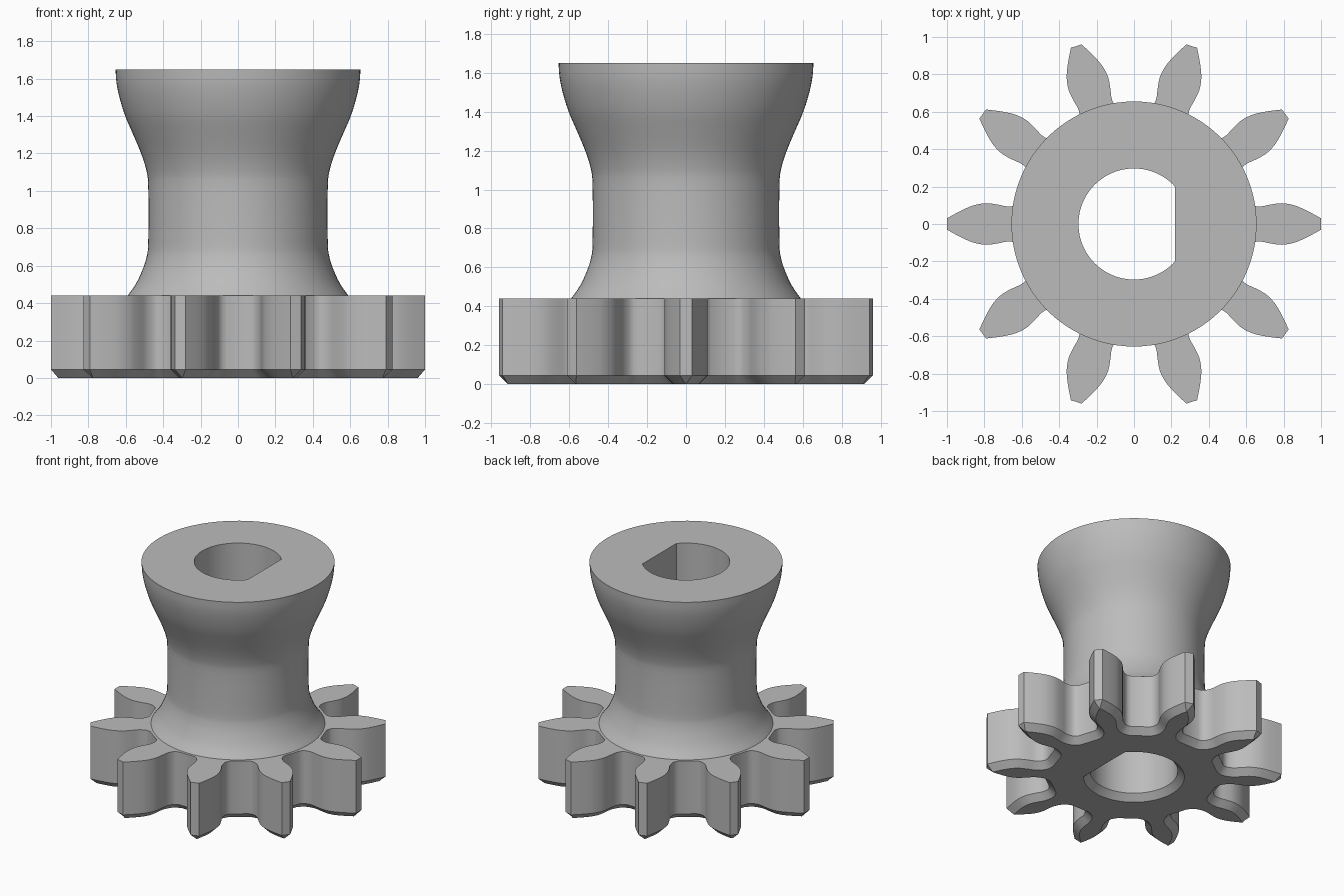
import bpy
import bmesh
import math
from mathutils import Vector

cube = bpy.data.objects.get("Cube")
if cube:
    bpy.data.objects.remove(cube, do_unlink=True)

TEETH = 10
HEIGHT = 1.65
GEAR_TOP = 0.44
CHAMFER = 0.045


def smooth_path(points, steps):
    """Catmull-Rom curve through the points, ends included."""
    pts = [Vector(p) for p in points]
    pts = [2 * pts[0] - pts[1]] + pts + [2 * pts[-1] - pts[-2]]
    out = []
    for a, b, c, d in zip(pts, pts[1:], pts[2:], pts[3:]):
        for i in range(steps):
            t = i / steps
            out.append(0.5 * (2 * b + (c - a) * t + (2 * a - 5 * b + 4 * c - d) * t ** 2
                              + (3 * b - a - 3 * c + d) * t ** 3))
    return out + [pts[-2]]


def gear_outline():
    """Counter-clockwise outline: the same tooth turned around the axis."""
    flank = smooth_path([(0.597, 0.128), (0.615, 0.108), (0.64, 0.097), (0.68, 0.094),
                         (0.73, 0.104), (0.79, 0.111), (0.85, 0.102), (0.9, 0.083),
                         (0.95, 0.058), (1.0, 0.03)], 3)
    half_gap = math.pi / TEETH
    root = Vector((math.cos(half_gap), math.sin(half_gap))) * 0.608
    tooth = [Vector((p.x, -p.y)) for p in [root] + flank] + flank[::-1]
    loop = []
    for k in range(TEETH):
        a = 2 * math.pi * k / TEETH
        c, s = math.cos(a), math.sin(a)
        loop += [Vector((p.x * c - p.y * s, p.x * s + p.y * c)) for p in tooth]
    return loop


def inset(loop, dist):
    """Mitred inward offset of a counter-clockwise outline."""
    out = []
    for i, p in enumerate(loop):
        e1 = (p - loop[i - 1]).normalized()
        e2 = (loop[(i + 1) % len(loop)] - p).normalized()
        n1, n2 = Vector((-e1.y, e1.x)), Vector((-e2.y, e2.x))
        out.append(p + (n1 + n2) * dist / (1 + n1.dot(n2)))
    return out


def circle(radius, count=96):
    return [Vector((math.cos(2 * math.pi * i / count), math.sin(2 * math.pi * i / count))) * radius
            for i in range(count)]


def d_shape(radius, flat_x, count=64):
    """Round bore with a flat on the +x side."""
    start = math.acos(flat_x / radius)
    span = 2 * (math.pi - start)
    return [Vector((math.cos(start + span * i / count), math.sin(start + span * i / count))) * radius
            for i in range(count + 1)]


bm = bmesh.new()


def ring(loop, z):
    return [bm.verts.new((p.x, p.y, z)) for p in loop]


def skin(rings):
    """Walls between successive rings."""
    for low, high in zip(rings, rings[1:]):
        n = len(low)
        for i in range(n):
            j = (i + 1) % n
            bm.faces.new((low[i], low[j], high[j], high[i]))


def annulus(outer, inner):
    """Flat face with a hole."""
    edges = [bm.edges.get((r[i - 1], r[i])) for r in (outer, inner) for i in range(len(r))]
    bmesh.ops.triangle_fill(bm, edges=edges, use_beauty=True, normal=(0, 0, 1))


# Toothed wheel with a chamfered underside
outline = gear_outline()
gear = [ring(inset(outline, CHAMFER), 0), ring(outline, CHAMFER), ring(outline, GEAR_TOP)]
skin(gear)

# Waisted hub flaring to the top
profile = smooth_path([(0.59, GEAR_TOP), (0.545, 0.505), (0.51, 0.58), (0.488, 0.65), (0.48, 0.73),
                       (0.48, 1.02), (0.49, 1.11), (0.518, 1.2), (0.56, 1.3), (0.603, 1.4),
                       (0.634, 1.5), (0.65, 1.58), (0.655, HEIGHT)], 3)
hub = [ring(circle(p.x), p.y) for p in profile]
skin(hub)

# D-shaped bore, chamfered at the bottom
bore = [ring(d_shape(0.297 + CHAMFER, 0.22 + CHAMFER), 0),
        ring(d_shape(0.297, 0.22), CHAMFER), ring(d_shape(0.297, 0.22), HEIGHT)]
skin(bore)

# Flat faces: underside, wheel top, hub top
annulus(gear[0], bore[0])
annulus(gear[-1], hub[0])
annulus(hub[-1], bore[-1])
bmesh.ops.recalc_face_normals(bm, faces=bm.faces[:])

mesh = bpy.data.meshes.new("pinion_gear")
bm.to_mesh(mesh)
bm.free()
pinion = bpy.data.objects.new("pinion_gear", mesh)
bpy.context.collection.objects.link(pinion)

# Plain grey
grey = bpy.data.materials.new("grey")
grey.use_nodes = True
colour = (0.5, 0.5, 0.5, 1)
grey.diffuse_color = colour
for node in grey.node_tree.nodes:
    if node.type == 'BSDF_PRINCIPLED':
        node.inputs["Base Color"].default_value = colour
mesh.materials.append(grey)

bpy.ops.object.select_all(action='DESELECT')
pinion.select_set(True)
bpy.context.view_layer.objects.active = pinion
bpy.ops.object.shade_smooth_by_angle(angle=math.radians(30))
